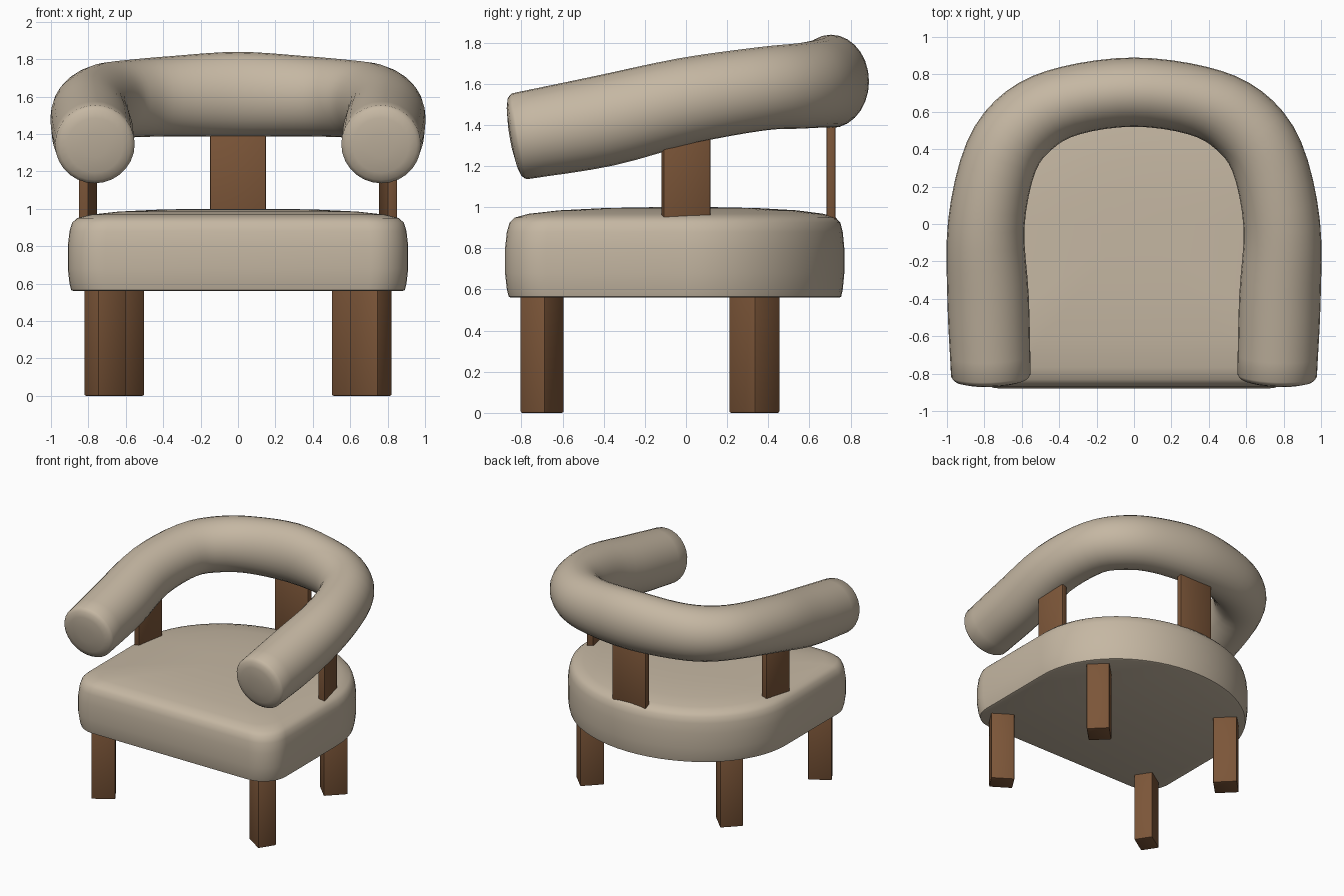
import bpy, bmesh, math
from mathutils import Vector, Matrix

cube = bpy.data.objects.get("Cube")
if cube:
    bpy.data.objects.remove(cube, do_unlink=True)


def material(name, rgb):
    m = bpy.data.materials.new(name)
    m.use_nodes = True
    m.diffuse_color = (*rgb, 1)
    m.node_tree.nodes["Principled BSDF"].inputs["Base Color"].default_value = (*rgb, 1)
    return m


fabric = material("beige fabric", (0.56, 0.475, 0.365))
wood = material("brown wood", (0.20, 0.092, 0.04))


def make_object(name, bm, mat, angle):
    bmesh.ops.recalc_face_normals(bm, faces=bm.faces)
    mesh = bpy.data.meshes.new(name)
    bm.to_mesh(mesh)
    bm.free()
    mesh.materials.append(mat)
    obj = bpy.data.objects.new(name, mesh)
    bpy.context.collection.objects.link(obj)
    bpy.ops.object.select_all(action='DESELECT')
    obj.select_set(True)
    bpy.context.view_layer.objects.active = obj
    bpy.ops.object.shade_smooth_by_angle(angle=math.radians(angle))
    return obj


def loft(name, rings, mat, angle):
    """Skin a list of closed rings and cap both ends."""
    bm = bmesh.new()
    loops = [[bm.verts.new(p) for p in ring] for ring in rings]
    n = len(loops[0])
    for a, b in zip(loops, loops[1:]):
        for i in range(n):
            bm.faces.new((a[i], a[(i + 1) % n], b[(i + 1) % n], b[i]))
    bm.faces.new(loops[0])
    bm.faces.new(loops[-1])
    return make_object(name, bm, mat, angle)


def block(name, center, size, turn):
    """Bevelled box turned about the vertical axis."""
    bm = bmesh.new()
    bmesh.ops.create_cube(bm, size=1, matrix=Matrix.Diagonal((*size, 1)))
    bmesh.ops.bevel(bm, geom=bm.edges[:], offset=0.008, segments=2,
                    profile=0.5, affect='EDGES')
    bm.transform(Matrix.Translation(center) @ Matrix.Rotation(math.radians(turn), 4, 'Z'))
    return make_object(name, bm, wood, 35)


# Seat cushion: rounded front corners, elliptical back, crowned top
half_w, front, back, corner = 0.91, -0.88, 0.77, 0.2
outline = []
for i in range(33):
    t = math.pi * i / 32
    outline.append((half_w * math.cos(t), back * math.sin(t)))
for sx, start in ((-1, 180), (1, 270)):
    for i in range(9):
        t = math.radians(start + 90 * i / 8)
        outline.append((sx * (half_w - corner) + corner * math.cos(t),
                        front + corner + corner * math.sin(t)))
profile = [(0.965, 0.56), (0.98, 0.565), (0.99, 0.6), (1, 0.68), (1, 0.8), (0.99, 0.88),
           (0.975, 0.925), (0.945, 0.95), (0.87, 0.968), (0.7, 0.985), (0.45, 0.996), (0.2, 1.0)]
loft("seat_cushion", [[(x * s, y * s, z) for x, y in outline] for s, z in profile],
     fabric, 50)

# Bolster: half path given as (x, y, z, horizontal radius, vertical radius)
half = [(0.765, -0.81, 1.345, 0.213, 0.212), (0.78, -0.4, 1.42, 0.218, 0.222),
        (0.79, 0.0, 1.517, 0.205, 0.21), (0.71, 0.36, 1.575, 0.2, 0.203),
        (0.56, 0.555, 1.59, 0.198, 0.208), (0.34, 0.66, 1.602, 0.187, 0.215),
        (0.0, 0.705, 1.612, 0.185, 0.227)]
keys = half + [(-k[0], *k[1:]) for k in reversed(half[:-1])]
keys = [Vector(k) for k in keys]


def spline(a, b, c, d, t):
    return 0.5 * (2 * b + (c - a) * t + (2 * a - 5 * b + 4 * c - d) * t * t
                  + (3 * b - a - 3 * c + d) * t ** 3)


ends = [2 * keys[0] - keys[1]] + keys + [2 * keys[-1] - keys[-2]]
path = [spline(*ends[i:i + 4], s / 4) for i in range(len(keys) - 1) for s in range(4)]
path.append(keys[-1])


def ring(i, scale=1, push=0):
    a, b = path[max(i - 1, 0)], path[min(i + 1, len(path) - 1)]
    tangent = Vector((b - a)[:3]).normalized()
    side = tangent.cross(Vector((0, 0, 1))).normalized()
    up = side.cross(tangent)
    c = Vector(path[i][:3]) + tangent * push
    rh, rv = path[i][3] * scale, path[i][4] * scale
    return [c + side * rh * math.cos(t) + up * rv * math.sin(t)
            for t in (math.tau * k / 28 for k in range(28))]


cap = [(0.3, 0.045), (0.7, 0.036), (0.9, 0.024), (0.97, 0.01)]
last = len(path) - 1
rings = [ring(0, s, -p) for s, p in cap]
rings += [ring(i) for i in range(last + 1)]
rings += [ring(last, s, p) for s, p in reversed(cap)]
loft("back_and_arm_bolster", rings, fabric, 60)

# Legs and flat uprights
for sx, label in ((1, "left"), (-1, "right")):
    block("front_leg_" + label, (0.711 * sx, -0.7, 0.3), (0.176, 0.142, 0.6), -33 * sx)
    block("back_leg_" + label, (0.623 * sx, 0.333, 0.3), (0.18, 0.172, 0.6), 45 * sx)
    block("side_upright_" + label, (0.802 * sx, 0, 1.16), (0.052, 0.235, 0.5), 12 * sx)
block("back_upright", (0, 0.705, 1.17), (0.3, 0.045, 0.54), 0)
